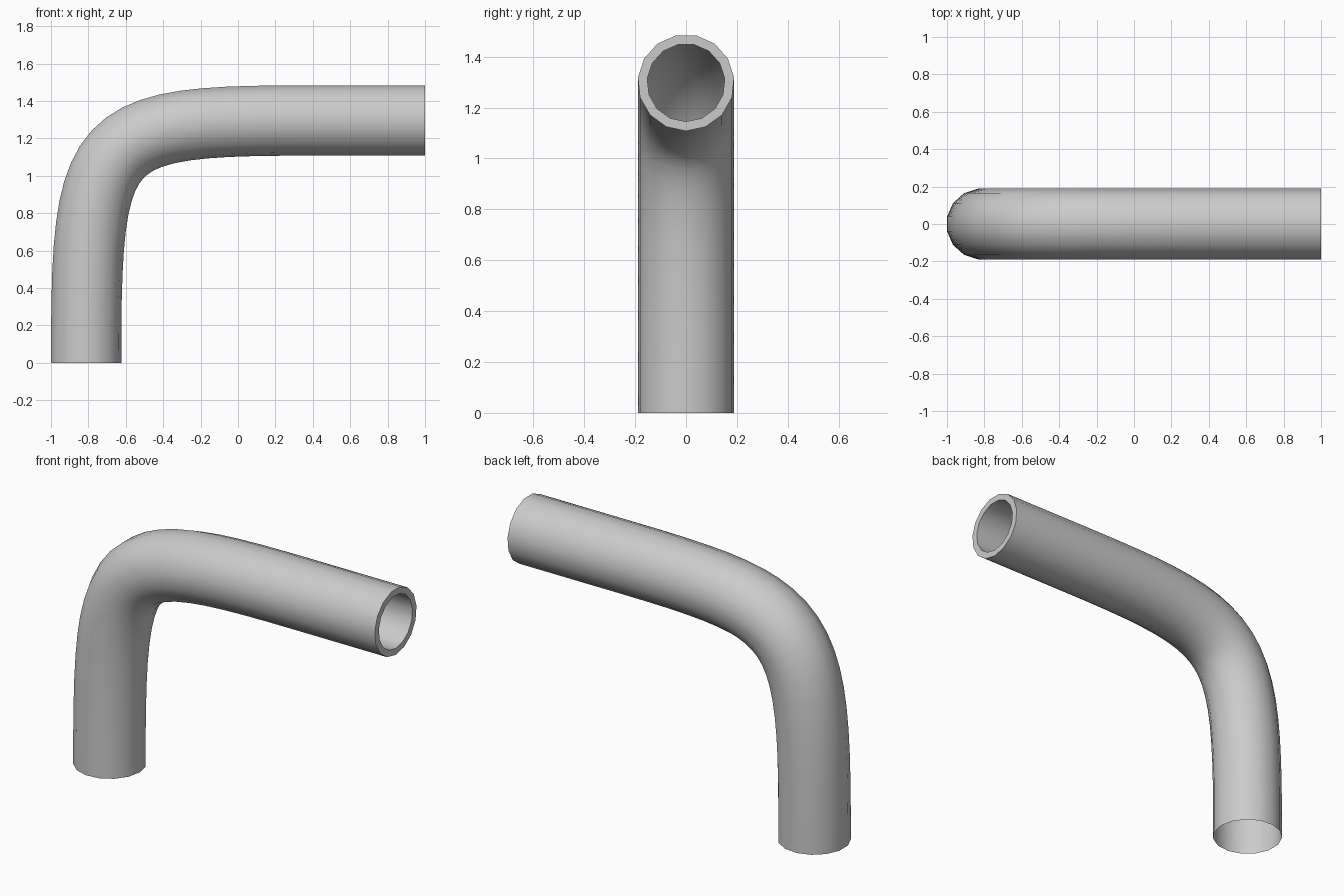
import bpy, bmesh, math
from mathutils import Vector

if "Cube" in bpy.data.objects:
    bpy.data.objects.remove(bpy.data.objects["Cube"])

SIDES = 15
R_OUT, R_IN = 0.19, 0.153
CX, CZ = -0.814, 1.298      # axis of the upright leg / height of the level leg
BEND_END = 0.39             # x where the bend becomes straight
INNER_END = 0.2             # how far the bore wall reaches back inside
Y = Vector((0, 1, 0))

# Centre line: one cubic curve around the corner, then straight to the mouth
corner = Vector((CX, 0, CZ))
p0 = Vector((CX, 0, 0))
p3 = Vector((BEND_END, 0, CZ))
p1, p2 = p0.lerp(corner, 0.96), p3.lerp(corner, 0.96)


def path(t):
    s = 1 - t
    pos = s**3 * p0 + 3 * s * s * t * p1 + 3 * s * t * t * p2 + t**3 * p3
    tan = s * s * (p1 - p0) + 2 * s * t * (p2 - p1) + t * t * (p3 - p2)
    return pos, tan.normalized()


bm = bmesh.new()


def ring(pos, tan, radius):
    inside = Vector((tan.z, 0, -tan.x))   # points to the inner side of the bend
    return [bm.verts.new(pos + radius * (math.cos(a) * inside + math.sin(a) * Y))
            for a in (math.tau * i / SIDES for i in range(SIDES))]


STEPS = 20
ends = Vector((1, 0, 0))
rings = [ring(*path(k / STEPS), R_OUT) for k in range(STEPS + 1)]
# Outer end, flat rim, then the bore wall going back inside
rings.append(ring(Vector((1, 0, CZ)), ends, R_OUT))
rings.append(ring(Vector((1, 0, CZ)), ends, R_IN))
rings.append(ring(Vector((INNER_END, 0, CZ)), ends, R_IN))

for a, b in zip(rings, rings[1:]):
    for i in range(SIDES):
        j = (i + 1) % SIDES
        bm.faces.new((a[i], a[j], b[j], b[i]))

mesh = bpy.data.meshes.new("bent_pipe")
bm.to_mesh(mesh)
bm.free()
pipe = bpy.data.objects.new("bent_pipe", mesh)
bpy.context.collection.objects.link(pipe)

# Smooth walls, crisp rim
bpy.context.view_layer.objects.active = pipe
pipe.select_set(True)
bpy.ops.object.shade_smooth_by_angle(angle=math.radians(40))
